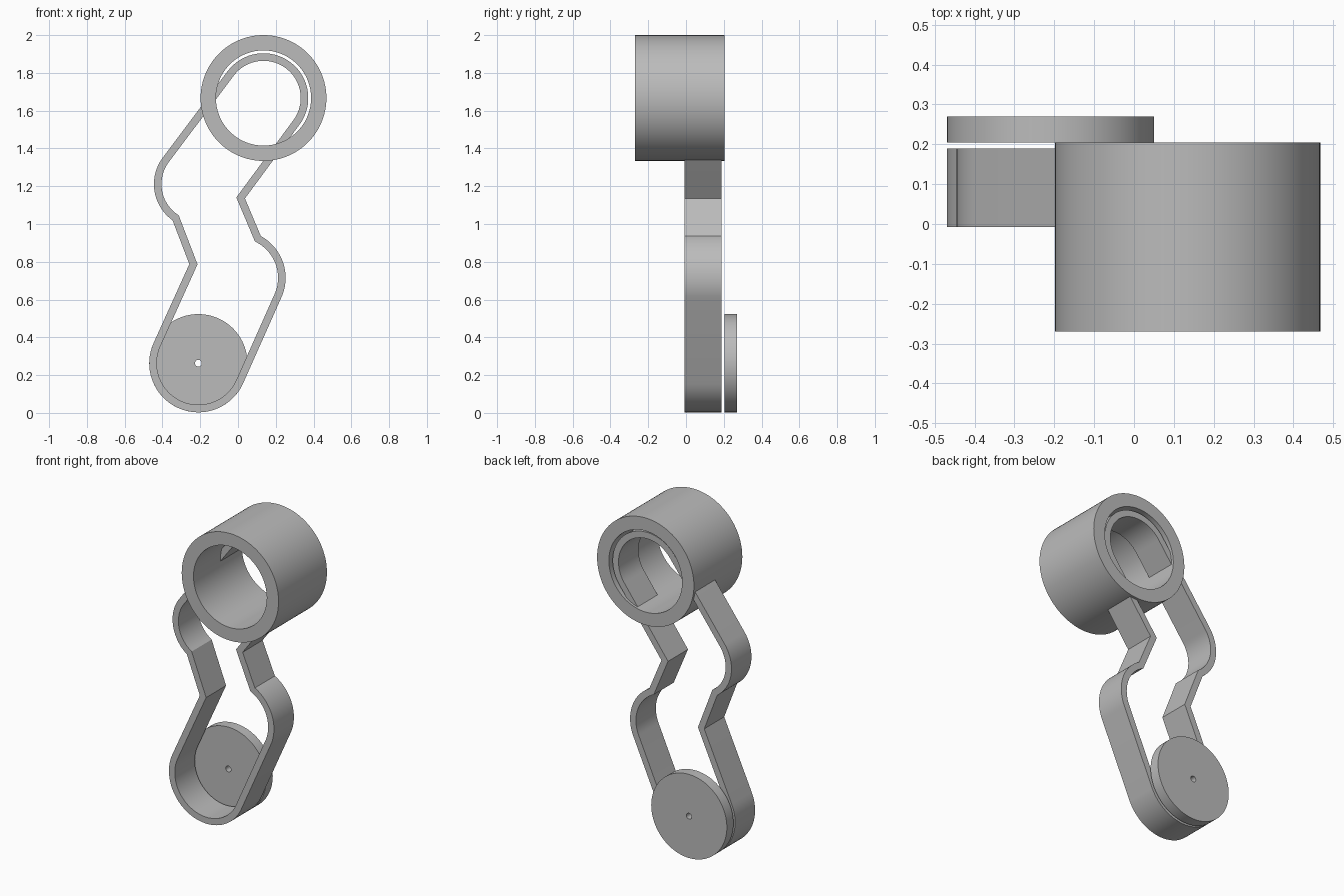
import bpy, bmesh
from math import radians, cos, sin
from mathutils import Vector

cube = bpy.data.objects.get("Cube")
if cube:
    bpy.data.objects.remove(cube)

grey = bpy.data.materials.new("plain_grey")
grey.use_nodes = True
grey.diffuse_color = (0.5, 0.5, 0.5, 1)
grey.node_tree.nodes["Principled BSDF"].inputs["Base Color"].default_value = (0.5, 0.5, 0.5, 1)


def arc(cx, cz, r, start, end, n=32):
    """Points along an arc in the xz plane, angles in degrees."""
    steps = [radians(start + (end - start) * i / n) for i in range(n + 1)]
    return [Vector((cx + r * cos(a), cz + r * sin(a))) for a in steps]


def circle(cx, cz, r, n=96):
    return arc(cx, cz, r, 0, 360, n)[:-1]


def offset(path, d):
    """Closed counterclockwise path moved outward by d, with mitred corners."""
    out = []
    for i, p in enumerate(path):
        a = (p - path[i - 1]).normalized()
        b = (path[(i + 1) % len(path)] - p).normalized()
        na, nb = Vector((a.y, -a.x)), Vector((b.y, -b.x))
        m = (na + nb).normalized()
        out.append(p + m * (d / m.dot(na)))
    return out


def hollow_prism(name, outer, inner, y0, y1):
    """Extrude the band between two matching loops from y0 to y1."""
    bm = bmesh.new()
    loops = [[bm.verts.new((p.x, y, p.y)) for p in loop]
             for loop, y in ((outer, y0), (outer, y1), (inner, y1), (inner, y0))]
    n = len(outer)
    for k in range(4):
        a, b = loops[k], loops[(k + 1) % 4]
        for i in range(n):
            j = (i + 1) % n
            bm.faces.new((a[i], a[j], b[j], b[i]))
    bmesh.ops.recalc_face_normals(bm, faces=bm.faces)
    mesh = bpy.data.meshes.new(name)
    bm.to_mesh(mesh)
    bm.free()
    mesh.materials.append(grey)
    obj = bpy.data.objects.new(name, mesh)
    bpy.context.collection.objects.link(obj)
    bpy.ops.object.select_all(action="DESELECT")
    obj.select_set(True)
    bpy.context.view_layer.objects.active = obj
    bpy.ops.object.shade_smooth_by_angle(angle=radians(20))
    return obj


# Upper drum: thick open tube
drum = (0.135, 1.667)
hollow_prism("drum", circle(*drum, 0.333), circle(*drum, 0.252), -0.27, 0.205)

# Lower disc with a small centre hole
wheel = (-0.21, 0.263)
hollow_prism("disc", circle(*wheel, 0.26), circle(*wheel, 0.018), 0.205, 0.27)

# Strap: closed band around the disc end, right bulge, drum end and left bulge
path = arc(*wheel, 0.24, 155, 335)
path += arc(0, 0.715, 0.232, -25, 63)
path += [Vector((0.014, 1.138))]
path += arc(*drum, 0.217, -37, 143)
path += arc(-0.21, 1.211, 0.215, 143, 236)
path += [Vector((-0.236, 0.787))]
hollow_prism("strap", offset(path, 0.02), offset(path, -0.02), -0.007, 0.189)
